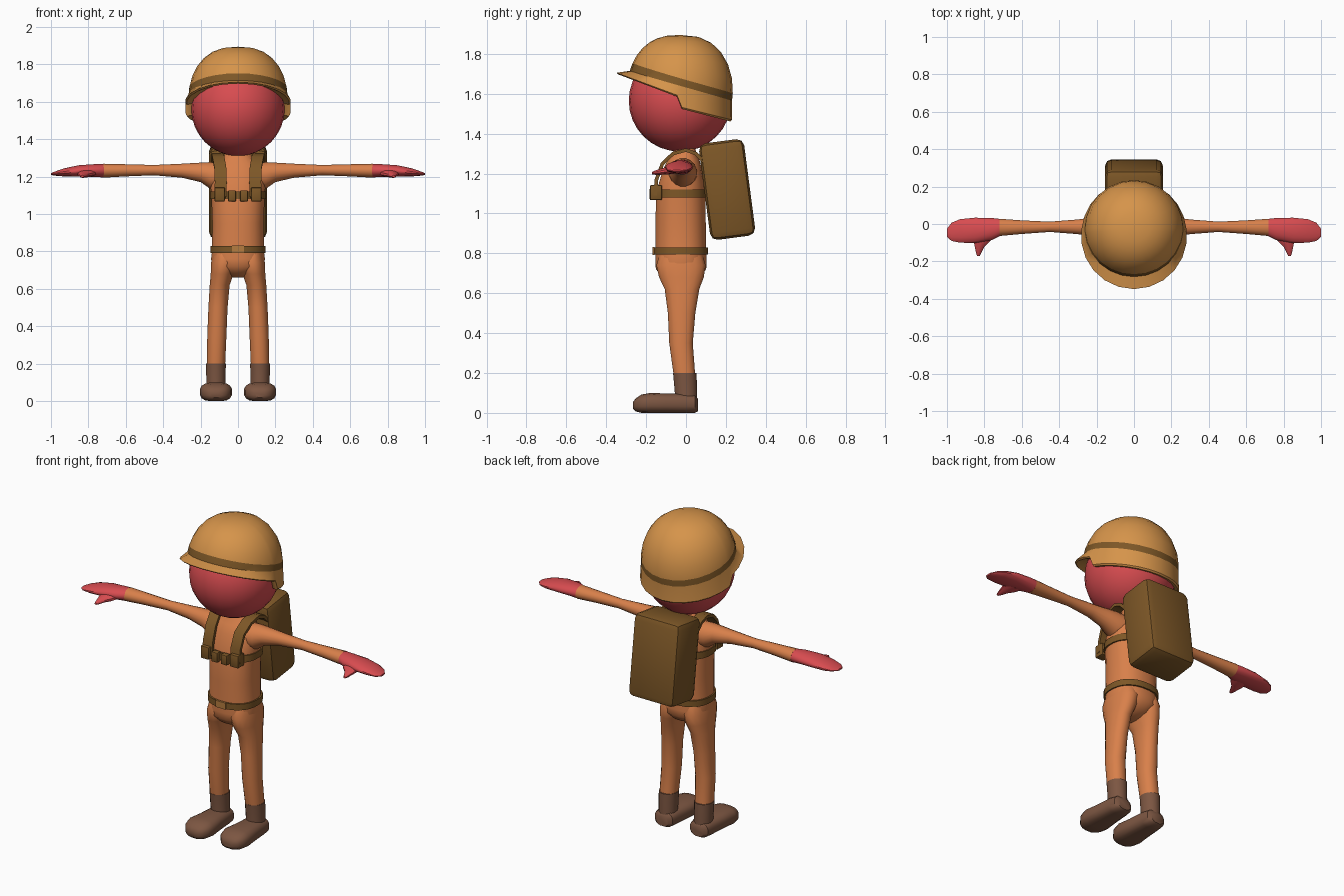
import bpy, bmesh, math
from mathutils import Vector

if "Cube" in bpy.data.objects:
    bpy.data.objects.remove(bpy.data.objects["Cube"])


def material(name, rgb):
    m = bpy.data.materials.new(name)
    m.diffuse_color = (*rgb, 1)
    m.use_nodes = True
    m.node_tree.nodes["Principled BSDF"].inputs["Base Color"].default_value = m.diffuse_color
    return m


SUIT = material("orange_suit", (0.69, 0.216, 0.069))
SKIN = material("red_skin", (0.686, 0.072, 0.08))
TAN = material("tan_helmet", (0.67, 0.296, 0.069))
STRAP = material("brown_strap", (0.205, 0.095, 0.02))
BOOT = material("boot_brown", (0.202, 0.093, 0.054))
BUCKLE = material("buckle_tan", (0.46, 0.2, 0.05))


def finish(name, bm, mats, mirror=False, angle=40):
    bmesh.ops.recalc_face_normals(bm, faces=bm.faces)
    me = bpy.data.meshes.new(name)
    bm.to_mesh(me)
    bm.free()
    for m in mats:
        me.materials.append(m)
    me.shade_smooth()
    me.set_sharp_from_angle(angle=math.radians(angle))
    ob = bpy.data.objects.new(name, me)
    bpy.context.collection.objects.link(ob)
    if mirror:
        ob.modifiers.new("mirror", "MIRROR").use_mirror_merge = False
    return ob


def bridge(bm, rings, closed=True):
    """Quads between successive vertex rings, with capped ends."""
    n = len(rings[0])
    for a, b in zip(rings, rings[1:]):
        for i in range(n):
            j = (i + 1) % n
            bm.faces.new((a[i], a[j], b[j], b[i]))
    if closed:
        bm.faces.new(rings[0])
        bm.faces.new(rings[-1])


def loft(name, axis, sections, mat, n=16, power=2.0, mirror=False, floor=None):
    """Sections are (position, centre a, centre b, radius a, radius b)."""
    bm = bmesh.new()
    rings = []
    for t, a, b, ra, rb in sections:
        ring = []
        for i in range(n):
            ang = 2 * math.pi * (i + 0.5) / n
            c, s = math.cos(ang), math.sin(ang)
            u = a + ra * math.copysign(abs(c) ** (2 / power), c)
            v = b + rb * math.copysign(abs(s) ** (2 / power), s)
            if floor is not None:
                v = max(v, floor)
            co = {"x": (t, u, v), "y": (u, t, v), "z": (u, v, t)}[axis]
            ring.append(bm.verts.new(co))
        rings.append(ring)
    bridge(bm, rings)
    return finish(name, bm, [mat], mirror)


def box(name, centre, size, mat, bevel=0.0, tilt=0.0, mirror=False):
    bm = bmesh.new()
    bmesh.ops.create_cube(bm, size=1)
    bmesh.ops.scale(bm, vec=size, verts=bm.verts)
    if bevel:
        bmesh.ops.bevel(bm, geom=bm.edges[:], offset=bevel, segments=2,
                        affect="EDGES", profile=0.5)
    c, s = math.cos(tilt), math.sin(tilt)
    for v in bm.verts:
        x, y, z = v.co
        v.co = Vector((x, y * c - z * s, y * s + z * c)) + Vector(centre)
    return finish(name, bm, [mat], mirror)


# Torso, legs and arms
loft("torso", "z", [
    (0.66, 0, -0.025, 0.03, 0.04), (0.68, 0, -0.025, 0.08, 0.09),
    (0.72, 0, -0.025, 0.137, 0.127), (0.76, 0, -0.025, 0.145, 0.13),
    (0.80, 0, -0.026, 0.14, 0.128), (0.95, 0, -0.027, 0.138, 0.127),
    (1.08, 0, -0.026, 0.143, 0.125), (1.15, 0, -0.022, 0.148, 0.115),
    (1.22, 0, -0.018, 0.14, 0.098), (1.27, 0, -0.012, 0.115, 0.08),
    (1.30, 0, -0.008, 0.08, 0.06), (1.34, 0, -0.005, 0.06, 0.05)],
    SUIT, n=24, power=2.3)
loft("leg", "z", [
    (0.19, 0.118, -0.008, 0.05, 0.055), (0.35, 0.113, -0.025, 0.052, 0.06),
    (0.50, 0.107, -0.022, 0.052, 0.07), (0.62, 0.098, -0.02, 0.054, 0.088),
    (0.68, 0.085, -0.023, 0.062, 0.114), (0.74, 0.075, -0.025, 0.07, 0.126),
    (0.79, 0.072, -0.025, 0.062, 0.11)], SUIT, power=2.2, mirror=True)
loft("arm", "x", [
    (0.08, -0.015, 1.20, 0.075, 0.075), (0.15, -0.015, 1.207, 0.068, 0.072),
    (0.20, -0.015, 1.223, 0.055, 0.053), (0.30, -0.015, 1.232, 0.04, 0.038),
    (0.45, -0.015, 1.235, 0.028, 0.028), (0.60, -0.017, 1.234, 0.037, 0.033),
    (0.72, -0.018, 1.232, 0.047, 0.038)], SUIT, mirror=True)

# Mitten hands with thumbs
loft("hand", "x", [
    (0.715, -0.018, 1.232, 0.046, 0.037), (0.76, -0.027, 1.233, 0.06, 0.035),
    (0.85, -0.034, 1.231, 0.069, 0.031), (0.93, -0.037, 1.223, 0.064, 0.022),
    (0.975, -0.042, 1.217, 0.05, 0.012), (1.0, -0.047, 1.214, 0.022, 0.005)],
    SKIN, mirror=True)
loft("thumb", "y", [
    (-0.05, 0.805, 1.222, 0.06, 0.022), (-0.09, 0.812, 1.216, 0.048, 0.02),
    (-0.12, 0.825, 1.21, 0.028, 0.016), (-0.15, 0.83, 1.205, 0.016, 0.012),
    (-0.17, 0.832, 1.202, 0.008, 0.006)], SKIN, n=10, mirror=True)

# Boots
loft("boot_shaft", "z", [
    (0.04, 0.118, 0.0, 0.052, 0.057), (0.10, 0.118, 0.0, 0.052, 0.057),
    (0.20, 0.118, -0.006, 0.054, 0.06)], BOOT, mirror=True)
loft("boot_foot", "y", [
    (0.06, 0.118, 0.04, 0.04, 0.032), (0.045, 0.118, 0.045, 0.06, 0.045),
    (0.0, 0.118, 0.048, 0.068, 0.05), (-0.1, 0.118, 0.048, 0.077, 0.05),
    (-0.18, 0.118, 0.049, 0.087, 0.052), (-0.225, 0.118, 0.046, 0.078, 0.046),
    (-0.252, 0.118, 0.04, 0.056, 0.033), (-0.265, 0.118, 0.038, 0.03, 0.018)],
    BOOT, power=2.7, mirror=True, floor=0.0)

# Head
bm = bmesh.new()
bmesh.ops.create_uvsphere(bm, u_segments=24, v_segments=16, radius=1)
for v in bm.verts:
    v.co = (v.co.x * 0.25, v.co.y * 0.257 - 0.03, v.co.z * 0.255 + 1.565)
finish("head", bm, [SKIN])

# Helmet: stepped flaring brim, tilted band and dome
half = [0, 15, 30, 45, 60, 75, 87, 92, 105, 120, 135, 150, 165, 180]
angles = half + [360 - a for a in half[-2:0:-1]]
CY, CZ, R, H, DOME = -0.03, 1.62, 0.265, 0.275, 6
bm = bmesh.new()
columns = []
for deg in angles:
    a = math.radians(deg)
    sx, cx = math.sin(a), math.cos(a)

    def put(r, z):
        return bm.verts.new((r * sx, CY - r * cx, z))

    def dome(e):
        return put(R * max(math.cos(e), 0) ** 0.8, CZ + H * math.sin(e))

    out = 0.28 + (0.038 if cx > 0 else 0.02) * cx
    y = CY - out * cx
    rim = 1.70 - 0.37 * (y + 0.345) if cx > 0 else 1.53 - 0.25 * (y + 0.03)
    band = 1.64 + 0.075 * cx
    e0 = math.asin((band - CZ) / H)
    e1 = math.asin((band + 0.038 - CZ) / H)
    col = [put(0.2, rim + 0.012), put(out - 0.008, rim - 0.004), put(out, rim + 0.004),
           dome(e0), dome(e1)]
    for k in range(1, DOME):
        col.append(dome(e1 + (math.pi / 2 - e1) * k / DOME))
    columns.append(col)
rings = list(zip(*columns))
bridge(bm, rings, closed=False)
top = bm.verts.new((0, CY, CZ + H))
for i, v in enumerate(rings[-1]):
    bm.faces.new((v, rings[-1][(i + 1) % len(angles)], top))
bm.faces.new(rings[0])
bm.faces.ensure_lookup_table()
for f in bm.faces[3 * len(angles):4 * len(angles)]:
    f.material_index = 1
finish("helmet", bm, [TAN, STRAP])

# Belts, buckle and chest clips
loft("waist_belt", "z", [(0.793, 0, -0.026, 0.148, 0.138),
                         (0.83, 0, -0.026, 0.148, 0.138)], STRAP, n=24, power=2.3)
box("belt_buckle", (0, -0.163, 0.8115), (0.066, 0.009, 0.04), BUCKLE)
loft("chest_belt", "z", [(1.08, 0, -0.026, 0.151, 0.133),
                         (1.12, 0, -0.024, 0.151, 0.13)], STRAP, n=24, power=2.3)
box("outer_clip", (0.098, -0.15, 1.105), (0.056, 0.06, 0.075), STRAP, 0.006, mirror=True)
box("inner_clip", (0.032, -0.165, 1.097), (0.042, 0.035, 0.06), STRAP, 0.006, mirror=True)

# Shoulder straps swept over the shoulders
path = [Vector(p) for p in (
    (0.095, -0.155, 1.09), (0.092, -0.148, 1.17), (0.095, -0.118, 1.25),
    (0.105, -0.065, 1.30), (0.11, 0.0, 1.318), (0.11, 0.05, 1.30),
    (0.11, 0.11, 1.24))]
bm = bmesh.new()
rings = []
for i, p in enumerate(path):
    d = path[min(i + 1, len(path) - 1)] - path[max(i - 1, 0)]
    nrm = Vector((0, -d.z, d.y)).normalized() * 0.009
    side = Vector((0.032, 0, 0))
    rings.append([bm.verts.new(p + q) for q in
                  (side + nrm, nrm - side, -side - nrm, side - nrm)])
bridge(bm, rings)
finish("shoulder_strap", bm, [STRAP], mirror=True)

# Backpack
box("backpack", (0, 0.206, 1.12), (0.31, 0.228, 0.488), STRAP, 0.036, math.radians(7.5))
